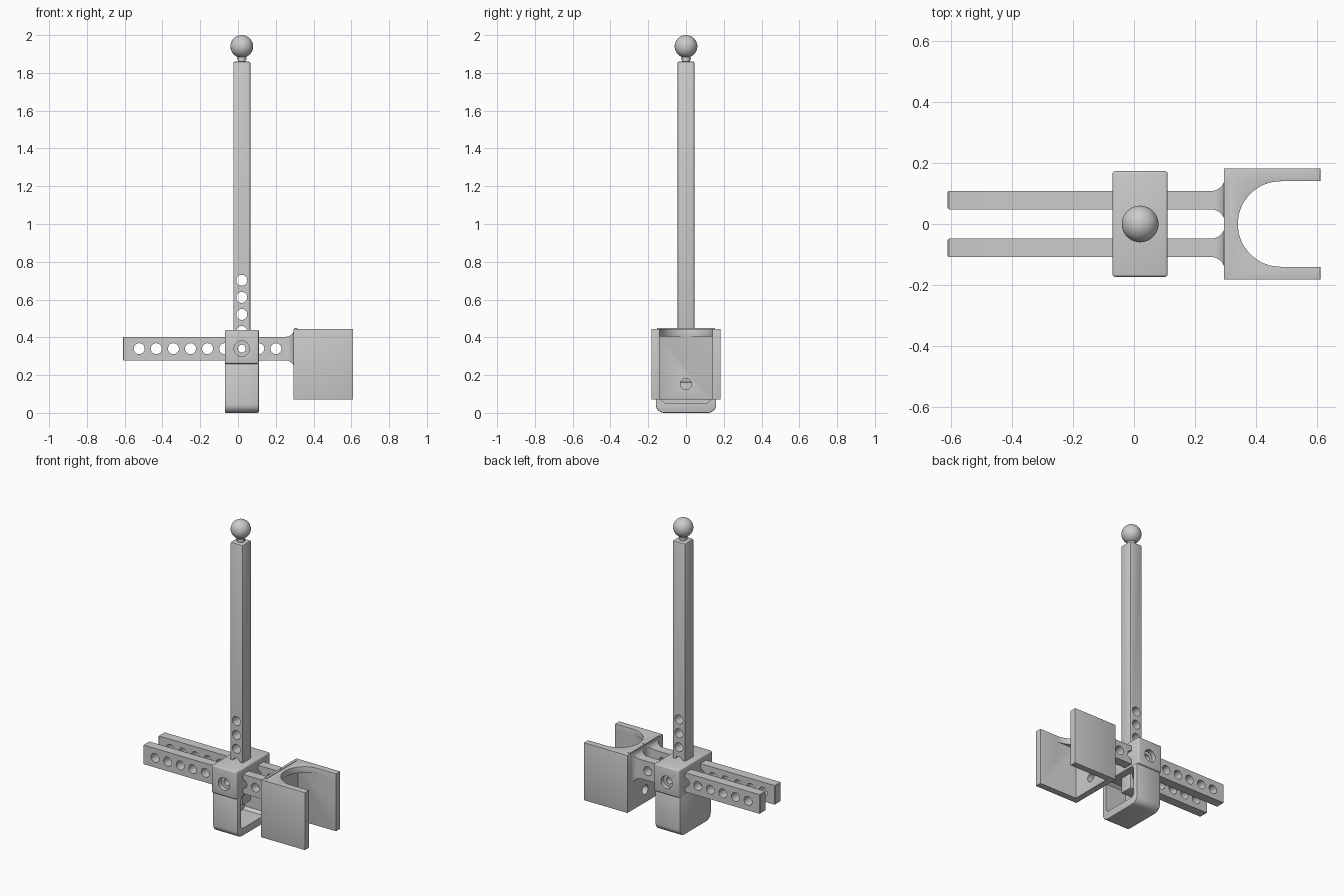
import bpy, bmesh, math
from mathutils import Matrix, Vector

if "Cube" in bpy.data.objects:
    bpy.data.objects.remove(bpy.data.objects["Cube"])

grey = bpy.data.materials.new("plain grey")
grey.use_nodes = True
GREY = (0.6, 0.6, 0.6, 1)
grey.diffuse_color = GREY
grey.node_tree.nodes["Principled BSDF"].inputs["Base Color"].default_value = GREY

CX = 0.02       # post axis
HOLE_Z = 0.34   # height of the arm holes
PITCH = 0.0905  # hole spacing


def new_object(name, bm):
    bmesh.ops.recalc_face_normals(bm, faces=bm.faces)
    mesh = bpy.data.meshes.new(name)
    bm.to_mesh(mesh)
    bm.free()
    mesh.materials.append(grey)
    obj = bpy.data.objects.new(name, mesh)
    bpy.context.collection.objects.link(obj)
    return obj


def box(name, x, y, z):
    bm = bmesh.new()
    bmesh.ops.create_cube(bm, size=1)
    for v in bm.verts:
        v.co = Vector(r[0] if c < 0 else r[1] for c, r in zip(v.co, (x, y, z)))
    return new_object(name, bm)


def cylinder(name, axis, centre, radius, length, sides=32):
    bm = bmesh.new()
    turn = Vector((0, 0, 1)).rotation_difference(Vector(axis)).to_matrix().to_4x4()
    bmesh.ops.create_cone(bm, cap_ends=True, segments=sides, radius1=radius, radius2=radius,
                          depth=length, matrix=Matrix.Translation(centre) @ turn)
    return new_object(name, bm)


def extrude(name, outline, start, depth):
    """Closed loop of 3D points pushed along depth."""
    bm = bmesh.new()
    face = bm.faces.new([bm.verts.new(p) for p in outline])
    out = bmesh.ops.extrude_face_region(bm, geom=[face])
    moved = [g for g in out["geom"] if isinstance(g, bmesh.types.BMVert)]
    bmesh.ops.translate(bm, verts=moved, vec=depth)
    bmesh.ops.translate(bm, verts=bm.verts, vec=start)
    return new_object(name, bm)


def bake(obj):
    deps = bpy.context.evaluated_depsgraph_get()
    mesh = bpy.data.meshes.new_from_object(obj.evaluated_get(deps))
    obj.modifiers.clear()
    obj.data = mesh


def bevel(obj, width, segments=3):
    mod = obj.modifiers.new("Bevel", "BEVEL")
    mod.width, mod.segments, mod.limit_method = width, segments, "ANGLE"
    bake(obj)


def cut(obj, *cutters):
    for cutter in cutters:
        mod = obj.modifiers.new("Cut", "BOOLEAN")
        mod.operation, mod.object, mod.solver = "DIFFERENCE", cutter, "EXACT"
        bake(obj)
        bpy.data.objects.remove(cutter)


def hole(x, z, radius=0.029):
    return cylinder("hole", (0, 1, 0), (x, 0, z), radius, 1)


# Upright post with adjustment holes
post = box("post", (CX - 0.045, CX + 0.045), (-0.045, 0.045), (0.16, 1.86))
bevel(post, 0.008, 2)
cut(post, *[hole(CX, HOLE_Z + i * PITCH) for i in range(-1, 5)])

# Neck, collar and ball on top
neck = cylinder("neck", (0, 0, 1), (CX, 0, 1.87), 0.021, 0.05)
collar = cylinder("neck_collar", (0, 0, 1), (CX, 0, 1.876), 0.026, 0.012)
bm = bmesh.new()
bmesh.ops.create_uvsphere(bm, u_segments=40, v_segments=24, radius=0.06,
                          matrix=Matrix.Translation((CX, 0, 1.94)))
ball = new_object("ball", bm)

# Clamp block with counterbored cross bolt hole
block = box("clamp_block", (-0.07, 0.11), (-0.173, 0.173), (0.26, 0.44))
bevel(block, 0.008)
cut(block, hole(CX, HOLE_Z, 0.021),
    *[cylinder("bore", (0, 1, 0), (CX, s * 0.173, HOLE_Z), 0.041, 0.06) for s in (-1, 1)])

# Rounded cup below the block, open towards +x
R = 0.045
corner = [(0.16 - R + R * math.sin(a), R - R * math.cos(a))
          for a in (i * math.pi / 16 for i in range(9))]
half = corner + [(0.16, 0.268)]
outline = [(0, y, z) for y, z in half] + [(0, -y, z) for y, z in reversed(half)]
cup = extrude("lower_cup", outline, (-0.07, 0, 0), (0.18, 0, 0))
bevel(cup, 0.006, 2)
half = [(0.11, 0.05), (0.128, 0.066), (0.128, 0.245), (0.11, 0.26)]
outline = [(0, y, z) for y, z in half] + [(0, -y, z) for y, z in reversed(half)]
cut(cup, extrude("window", outline, (-0.04, 0, 0), (0.3, 0, 0)))

# Pair of perforated arms, flaring where they meet the fork
arms = []
for side, name in ((-1, "front_arm"), (1, "back_arm")):
    bm = bmesh.new()
    flare = 0.046
    sections = [(-0.61, -0.004), (-0.606, 0)]
    for i in range(9):
        a = i * math.pi / 16
        sections.append((0.252 + flare * math.sin(a), flare * (1 - math.cos(a))))
    sections.append((0.315, flare))
    rings = []
    for x, grow in sections:
        hy, hz = 0.03 + grow, 0.0625 + grow
        rings.append([bm.verts.new((x, side * 0.078 + sy * hy, HOLE_Z + sz * hz))
                      for sy, sz in ((-1, -1), (1, -1), (1, 1), (-1, 1))])
    for a, b in zip(rings, rings[1:]):
        for i in range(4):
            j = (i + 1) % 4
            bm.faces.new((a[i], a[j], b[j], b[i]))
    bm.faces.new(rings[0])
    bm.faces.new(rings[-1])
    arm = new_object(name, bm)
    cut(arm, *[hole(CX + i * PITCH, HOLE_Z) for i in range(-6, 3)])
    arms.append(arm)

# Fork: box pocket under a collar with a round mouth, drain hole in the back
fork = box("fork", (0.295, 0.61), (-0.182, 0.182), (0.07, 0.445))
arc = [(0.48 - 0.14 * math.cos(a), 0.14 * math.sin(a), 0)
       for a in (math.pi * (i / 32 - 0.5) for i in range(33))]
mouth = extrude("mouth", [(0.8, -0.14, 0)] + arc + [(0.8, 0.14, 0)], (0, 0, 0.3), (0, 0, 0.3))
pocket = box("pocket", (0.335, 0.8), (-0.14, 0.14), (-0.1, 0.405))
cut(fork, pocket, mouth)
bevel(fork, 0.01)
cut(fork, cylinder("drain", (1, 0, 0), (0.3, 0, 0.153), 0.03, 0.2))

# Smooth shading with sharp edges kept
parts = [post, neck, collar, ball, block, cup, fork] + arms
for obj in bpy.context.selected_objects:
    obj.select_set(False)
for obj in parts:
    obj.select_set(True)
bpy.context.view_layer.objects.active = post
bpy.ops.object.shade_smooth_by_angle(angle=math.radians(35))
